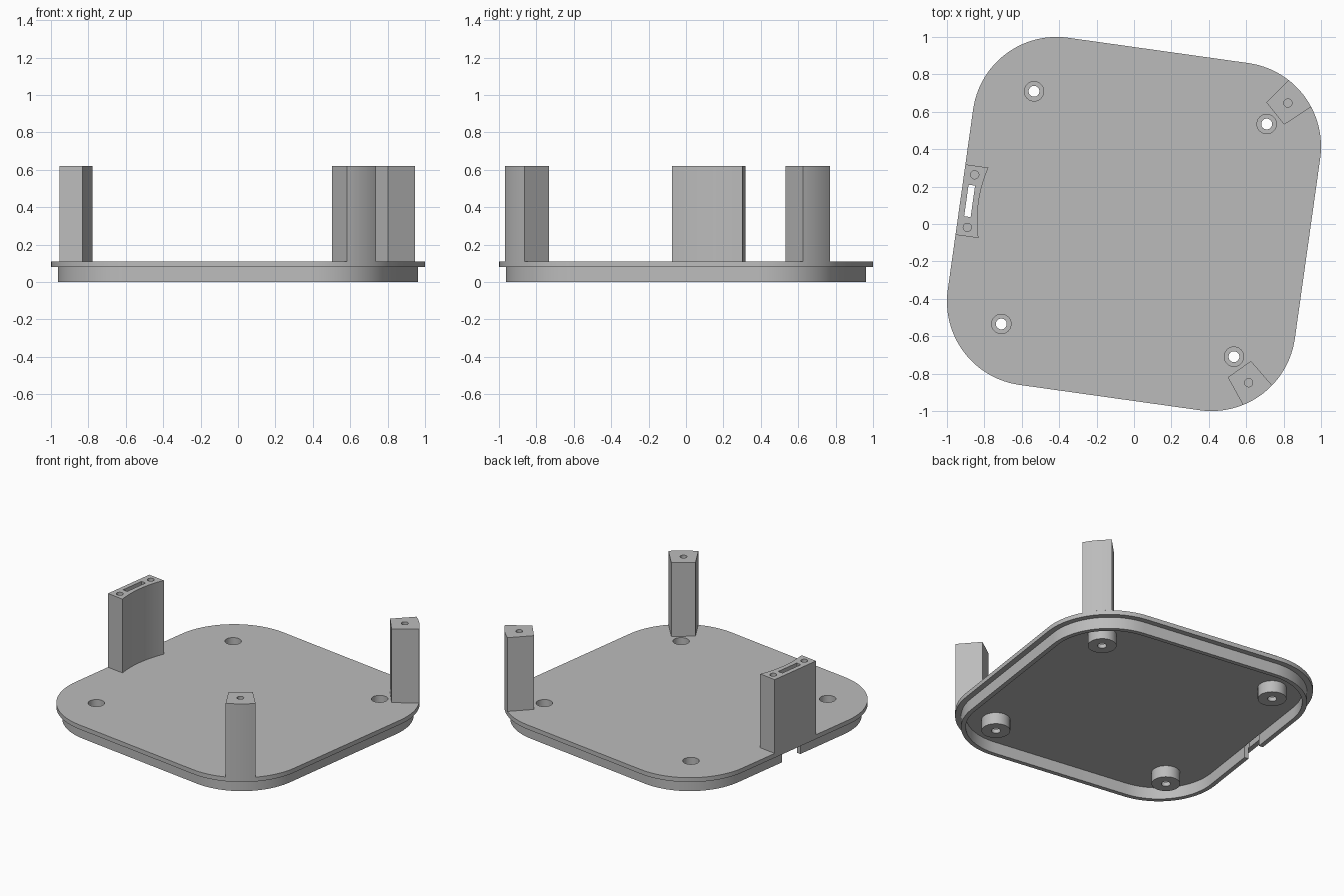
import bpy, bmesh
from math import sin, cos, radians, pi

if "Cube" in bpy.data.objects:
    bpy.data.objects.remove(bpy.data.objects["Cube"], do_unlink=True)

TURN = radians(-8)
HALF, RADIUS = 0.937, 0.45          # plate half width and corner radius
CORE = HALF - RADIUS                # corner centre
RIM_TOP, PLATE_TOP, POST_TOP = 0.08, 0.11, 0.62

grey = bpy.data.materials.new("plain grey")
grey.use_nodes = True
COLOUR = (0.5, 0.5, 0.5, 1)
grey.diffuse_color = COLOUR
grey.node_tree.nodes["Principled BSDF"].inputs["Base Color"].default_value = COLOUR


def arc(cx, cy, r, a, b, n=24):
    angles = [radians(a + (b - a) * i / n) for i in range(n + 1)]
    return [(cx + r * cos(t), cy + r * sin(t)) for t in angles]


def circle(cx, cy, r, n=32):
    return arc(cx, cy, r, 0, 360, n)[:-1]


def rounded_square(inset=0):
    """Outline that starts and ends on the -x side."""
    pts = []
    for k, (sx, sy) in enumerate([(-1, -1), (1, -1), (1, 1), (-1, 1)]):
        a = 180 + 90 * k
        pts += arc(sx * CORE, sy * CORE, RADIUS - inset, a, a + 90)
    return pts


def prism(name, z0, z1, *loops):
    """Extrude an outline, with any further loops as holes."""
    bm = bmesh.new()
    for loop in loops:
        vs = [bm.verts.new((x, y, z0)) for x, y in loop]
        for i, v in enumerate(vs):
            bm.edges.new((vs[i - 1], v))
    bmesh.ops.triangle_fill(bm, edges=bm.edges[:], use_beauty=True, use_dissolve=False)
    out = bmesh.ops.extrude_face_region(bm, geom=bm.faces[:], use_keep_orig=True)
    top = [g for g in out["geom"] if isinstance(g, bmesh.types.BMVert)]
    bmesh.ops.translate(bm, verts=top, vec=(0, 0, z1 - z0))
    bmesh.ops.recalc_face_normals(bm, faces=bm.faces[:])
    mesh = bpy.data.meshes.new(name)
    bm.to_mesh(mesh)
    bm.free()
    mesh.materials.append(grey)
    obj = bpy.data.objects.new(name, mesh)
    obj.rotation_euler.z = TURN
    bpy.context.collection.objects.link(obj)
    bpy.ops.object.select_all(action="DESELECT")
    obj.select_set(True)
    bpy.context.view_layer.objects.active = obj
    bpy.ops.object.shade_smooth_by_angle(angle=radians(30))
    return obj


# Cable slot that runs down through the block, plate and rim
SLOT_Y = 0.085
slot = [(-0.905, -SLOT_Y), (-0.87, -SLOT_Y), (-0.87, SLOT_Y), (-0.905, SLOT_Y)]

# Plate with four screw recesses
BOSS = 0.628
spots = [(sx * BOSS, sy * BOSS) for sx in (-1, 1) for sy in (-1, 1)]
prism("plate", RIM_TOP, PLATE_TOP, rounded_square(), slot,
      *[circle(x, y, 0.052) for x, y in spots])

# Rim below the plate, open at the slot
outer, inner = rounded_square(0.037), rounded_square(0.067)
xo, xi = outer[0][0], inner[0][0]
prism("rim", 0, RIM_TOP,
      [(xo, -SLOT_Y)] + outer + [(xo, SLOT_Y), (xi, SLOT_Y)]
      + inner[::-1] + [(xi, -SLOT_Y)])

# Screw bosses: narrow hole at the bottom, wide recess above
for i, (x, y) in enumerate(spots):
    prism(f"boss_floor_{i + 1}", 0, 0.03, circle(x, y, 0.09), circle(x, y, 0.029))
    prism(f"boss_wall_{i + 1}", 0.03, RIM_TOP, circle(x, y, 0.09), circle(x, y, 0.052))

# Two corner posts, mirrored, following the rounded plate edge
post = [(0.611, 0.742), (0.721, 0.638)] + arc(CORE, CORE, RADIUS, 36, 60, 10)
hole = circle(0.725, 0.755, 0.022, 20)
for name, s in (("back_post", 1), ("front_post", -1)):
    prism(name, PLATE_TOP, POST_TOP,
          [(x, s * y) for x, y in post], [(x, s * y) for x, y in hole])

# Wide side block with a hollowed inner face
W, SAG, INNER = 0.19, 0.026, -0.813
R = (W * W + SAG * SAG) / (2 * SAG)
face = [(INNER - SAG * (1 - (t / 8) ** 2), W * t / 8) for t in range(-8, 9)]
prism("side_block", PLATE_TOP, POST_TOP,
      [(-HALF, W), (-HALF, -W)] + face, slot,
      circle(-0.88, 0.142, 0.022, 20), circle(-0.88, -0.142, 0.022, 20))
